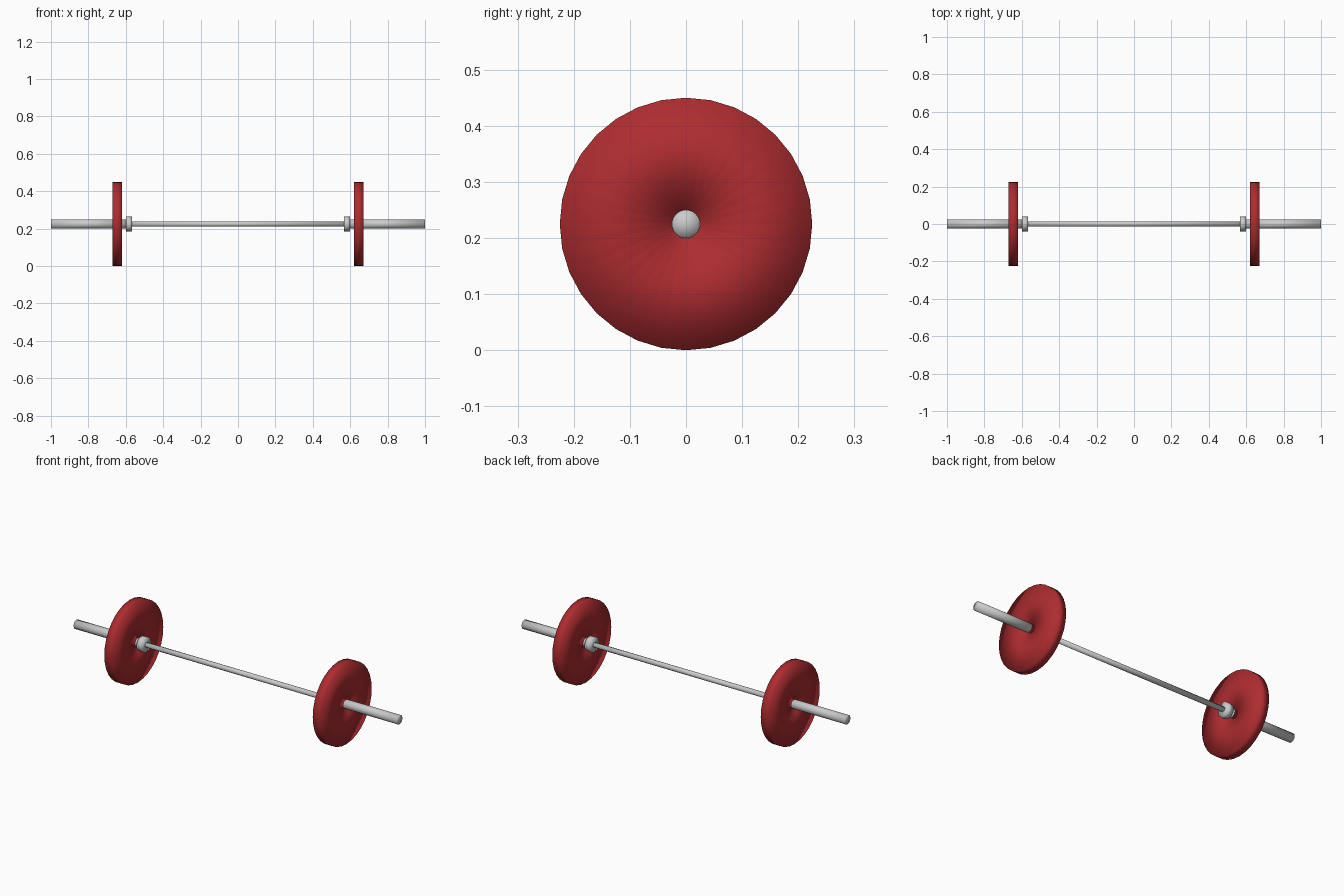
import bpy, bmesh
from math import sin, cos, tau

if "Cube" in bpy.data.objects:
    bpy.data.objects.remove(bpy.data.objects["Cube"])

AXIS_Z = 0.225
grey = None
red = bpy.data.materials.new("plate_red")
red.diffuse_color = (0.42, 0.025, 0.03, 1)
red.use_nodes = True
red.node_tree.nodes["Principled BSDF"].inputs["Base Color"].default_value = red.diffuse_color


def lathe(name, profile, sides, closed=False, material=None):
    """Spin (x, radius) points around the bar axis; radius 0 makes a pole."""
    bm = bmesh.new()
    rings = []
    for x, r in profile:
        if r == 0:
            rings.append([bm.verts.new((x, 0, AXIS_Z))] * sides)
        else:
            rings.append([bm.verts.new((x, r * sin(tau * i / sides),
                                        AXIS_Z + r * cos(tau * i / sides)))
                          for i in range(sides)])
    pairs = list(zip(rings, rings[1:]))
    if closed:
        pairs.append((rings[-1], rings[0]))
    for a, b in pairs:
        for i in range(sides):
            j = (i + 1) % sides
            loop = list(dict.fromkeys((a[i], a[j], b[j], b[i])))
            bm.faces.new(loop)
    bmesh.ops.recalc_face_normals(bm, faces=bm.faces)
    for f in bm.faces:
        f.smooth = True
    me = bpy.data.meshes.new(name)
    bm.to_mesh(me)
    bm.free()
    if material:
        me.materials.append(material)
    ob = bpy.data.objects.new(name, me)
    bpy.context.collection.objects.link(ob)
    return ob


def rod(name, x0, x1, r, sides=24):
    return lathe(name, [(x0, 0), (x0, r), (x1, r), (x1, 0)], sides)


# Thin grip shaft between the collars
rod("shaft", -0.58, 0.58, 0.014)

for side, s in (("left", -1), ("right", 1)):
    # Thick loading sleeve and its stop collar
    rod(side + "_sleeve", s * 0.58, s * 1.0, 0.025)
    rod(side + "_collar", s * 0.566, s * 0.6, 0.04)
    # Weight plate with a bore for the sleeve
    a, b = s * 0.62, s * 0.67
    lathe(side + "_plate", [(a, 0.025), (a, 0.225), (b, 0.225), (b, 0.025)],
          32, closed=True, material=red)
